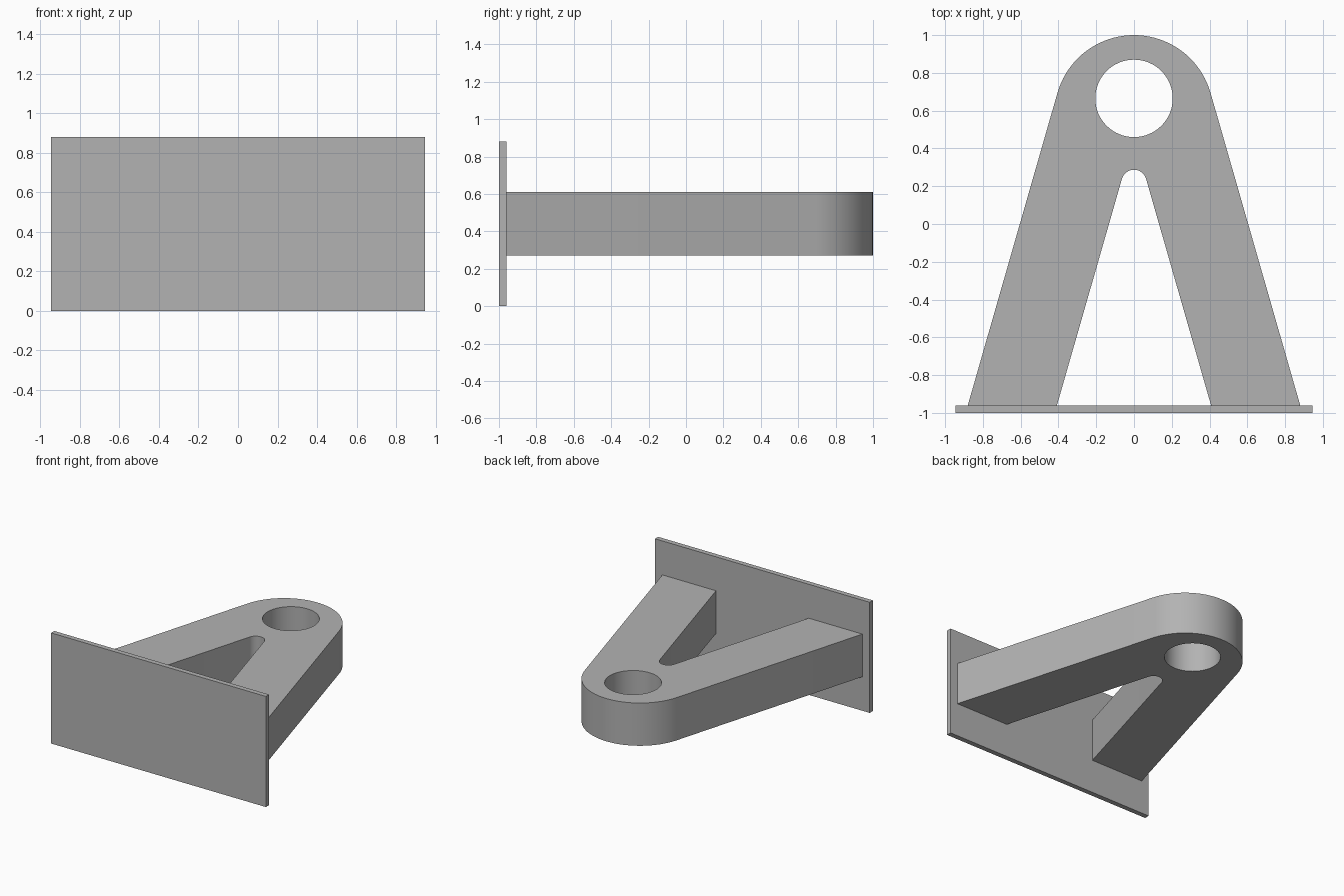
import bpy, bmesh
from math import atan, cos, sin, pi, radians

if "Cube" in bpy.data.objects:
    bpy.data.objects.remove(bpy.data.objects["Cube"])

grey = bpy.data.materials.new("plain grey")
grey.use_nodes = True
colour = (0.45, 0.45, 0.45, 1)
grey.diffuse_color = colour
grey.node_tree.nodes["Principled BSDF"].inputs["Base Color"].default_value = colour

PLATE_BACK = -0.96
LEAN = atan(0.287)  # slope of the legs


def arc(centre_y, radius, start, end, steps):
    return [(radius * cos(start + (end - start) * i / steps),
             centre_y + radius * sin(start + (end - start) * i / steps))
            for i in range(steps + 1)]


def rounded_wedge(foot_x, tip_y, steps):
    """Two leaning lines joined by an arc tangent to both, from right foot to left foot."""
    reach = foot_x * cos(LEAN) + PLATE_BACK * sin(LEAN)
    centre = (tip_y - reach) / (1 - sin(LEAN))
    tip = arc(centre, tip_y - centre, LEAN, pi - LEAN, steps)
    return [(foot_x, PLATE_BACK)] + tip + [(-foot_x, PLATE_BACK)]


# Mounting plate
bpy.ops.mesh.primitive_cube_add(size=1, location=(0, -0.98, 0.44))
plate = bpy.context.object
plate.name = "mounting_plate"
plate.scale = (1.89, 0.04, 0.88)
bpy.ops.object.transform_apply(location=False, rotation=False, scale=True)
plate.data.materials.append(grey)

# Forked arm: outer wedge, inner wedge and round eye in one filled profile
outline = rounded_wedge(0.88, 1.0, 40) + rounded_wedge(0.408, 0.287, 20)[::-1]
eye = arc(0.665, 0.205, 0, 2 * pi, 64)[:-1]
profile = bpy.data.curves.new("forked_arm", "CURVE")
profile.dimensions = "2D"
profile.fill_mode = "BOTH"
profile.extrude = 0.17
for points in (outline, eye):
    spline = profile.splines.new("POLY")
    spline.points.add(len(points) - 1)
    for point, (x, y) in zip(spline.points, points):
        point.co = (x, y, 0, 1)
    spline.use_cyclic_u = True
arm = bpy.data.objects.new("forked_arm", profile)
arm.location.z = 0.44
bpy.context.collection.objects.link(arm)
bpy.ops.object.select_all(action="DESELECT")
arm.select_set(True)
bpy.context.view_layer.objects.active = arm
bpy.ops.object.convert(target="MESH")
arm = bpy.context.object

# Weld the caps to the walls and smooth the round faces
bm = bmesh.new()
bm.from_mesh(arm.data)
bmesh.ops.remove_doubles(bm, verts=bm.verts, dist=0.0001)
bmesh.ops.recalc_face_normals(bm, faces=bm.faces)
bm.to_mesh(arm.data)
bm.free()
arm.data.materials.clear()
arm.data.materials.append(grey)
bpy.ops.object.shade_smooth_by_angle(angle=radians(30))
